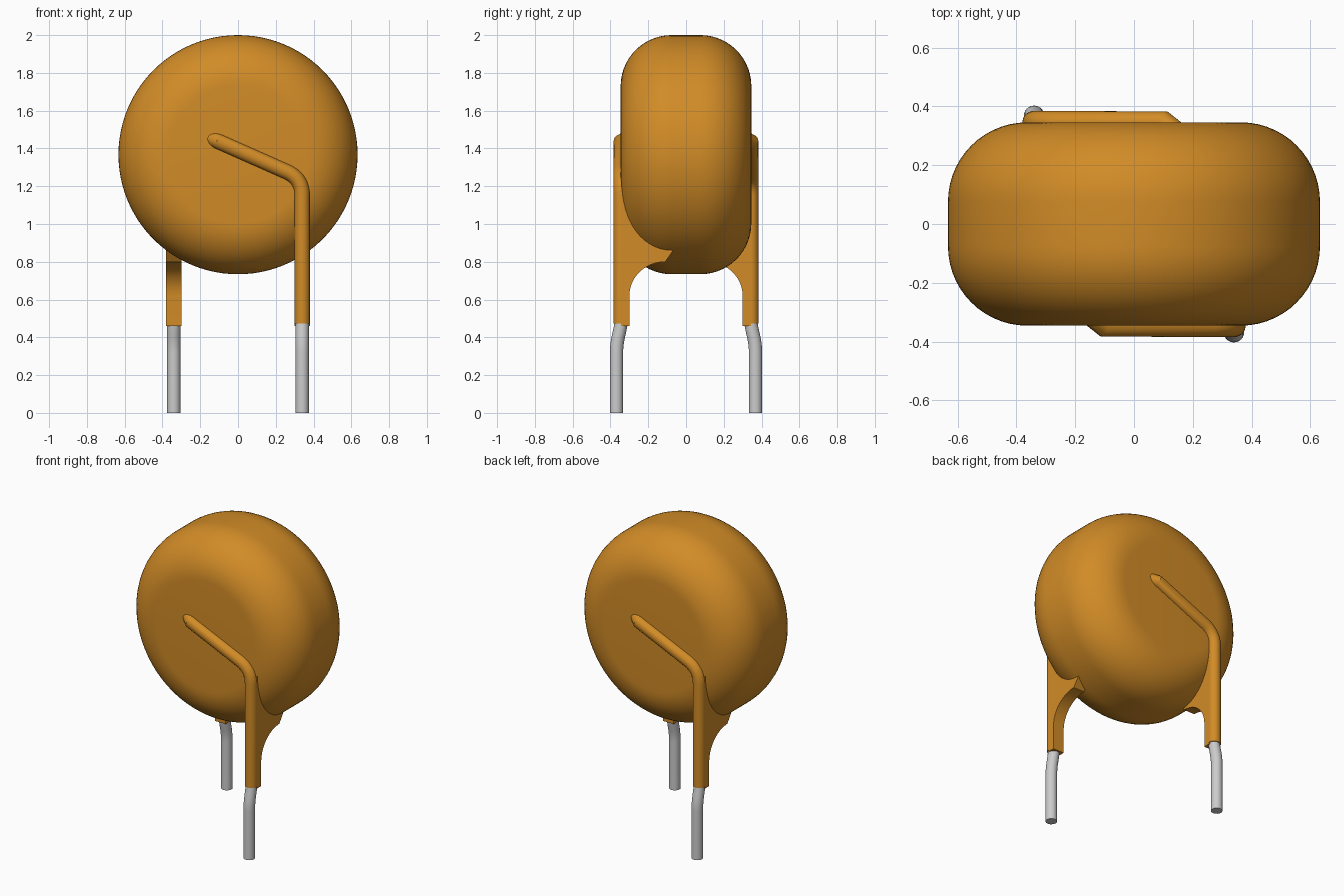
import bpy
import bmesh
from math import sin, cos, pi, radians
from mathutils import Vector, Matrix

if "Cube" in bpy.data.objects:
    bpy.data.objects.remove(bpy.data.objects["Cube"])

DISC_Z, DISC_R, HALF_Y, ROUND = 1.367, 0.633, 0.346, 0.27
LEG_X, LEG_Y, COAT_R, WIRE_R, COAT_Z = 0.34, -0.345, 0.04, 0.035, 0.46


def material(name, colour, rough):
    mat = bpy.data.materials.new(name)
    mat.use_nodes = True
    mat.diffuse_color = colour
    bsdf = mat.node_tree.nodes["Principled BSDF"]
    bsdf.inputs["Base Color"].default_value = colour
    bsdf.inputs["Roughness"].default_value = rough
    return mat


orange = material("orange coating", (0.64, 0.26, 0.02, 1), 0.5)
silver = material("silver wire", (0.6, 0.6, 0.6, 1), 0.4)


def add_mesh(name, bm, mat, angle=30):
    bmesh.ops.recalc_face_normals(bm, faces=bm.faces)
    mesh = bpy.data.meshes.new(name)
    bm.to_mesh(mesh)
    bm.free()
    mesh.materials.append(mat)
    obj = bpy.data.objects.new(name, mesh)
    bpy.context.collection.objects.link(obj)
    bpy.ops.object.select_all(action="DESELECT")
    obj.select_set(True)
    bpy.context.view_layer.objects.active = obj
    bpy.ops.object.shade_smooth_by_angle(angle=radians(angle))
    return obj


def rounded(points, radius_fraction, steps=10):
    """Replace each inner corner of a path by a smooth bend."""
    path = [Vector(points[0])]
    for a, b, c in zip(points, points[1:], points[2:]):
        a, b, c = Vector(a), Vector(b), Vector(c)
        cut = min((a - b).length, (c - b).length, radius_fraction)
        p, q = b + (a - b).normalized() * cut, b + (c - b).normalized() * cut
        for i in range(steps + 1):
            t = i / steps
            path.append(p * (1 - t) ** 2 + b * 2 * t * (1 - t) + q * t * t)
    return path + [Vector(points[-1])]


def tube(name, path, radius, mat, turn, sides=24):
    bm = bmesh.new()
    rings = []
    for i, p in enumerate(path):
        ahead = (path[min(i + 1, len(path) - 1)] - p).normalized()
        behind = (p - path[max(i - 1, 0)]).normalized()
        tangent = (ahead + behind).normalized()
        if not rings:
            side = tangent.orthogonal()
        side = (side - tangent * side.dot(tangent)).normalized()
        up = tangent.cross(side)
        rings.append([bm.verts.new(p + radius * (side * cos(a) + up * sin(a)))
                      for a in (2 * pi * k / sides for k in range(sides))])
    for r, s in zip(rings, rings[1:]):
        for k in range(sides):
            n = (k + 1) % sides
            bm.faces.new((r[k], r[n], s[n], s[k]))
    bm.faces.new(rings[0])
    bm.faces.new(rings[-1])
    bm.transform(Matrix.Rotation(turn, 4, "Z"))
    return add_mesh(name, bm, mat)


# Round coated body: a pillbox profile spun about the y axis
bm = bmesh.new()
core = DISC_R - ROUND
profile = [(0, -HALF_Y)]
for sign in (-1, 1):
    arc = [(core + ROUND * sin(a), sign * (HALF_Y - ROUND + ROUND * cos(a)))
           for a in (pi / 2 * i / 14 for i in range(15))]
    profile += arc if sign < 0 else arc[::-1]
profile.append((0, HALF_Y))
verts = [bm.verts.new((r, y, DISC_Z)) for r, y in profile]
edges = [bm.edges.new(pair) for pair in zip(verts, verts[1:])]
bmesh.ops.spin(bm, geom=verts + edges, cent=(0, 0, DISC_Z), axis=(0, 1, 0),
               angle=2 * pi, steps=96)
bmesh.ops.remove_doubles(bm, verts=bm.verts, dist=0.0001)
add_mesh("disc_body", bm, orange)

# The two legs are the same, turned half a circle about z
for label, turn in (("front", 0), ("back", pi)):
    # Coated lead: dives into the disc face, runs across it, then bends down
    arm = rounded([(-0.10, LEG_Y, 1.435), (LEG_X, LEG_Y, 1.24),
                   (LEG_X, LEG_Y, COAT_Z + 0.012)], 0.09)
    arm = [Vector((-0.155, LEG_Y + 0.045, 1.458))] + arm
    tube(label + "_coated_lead", arm, COAT_R, orange, turn)

    # Flared web of coating between the lead and the disc
    inner = -0.30
    outline = [(LEG_Y, COAT_Z), (inner, COAT_Z)]
    outline += [(-0.11 - 0.19 * cos(a), 0.62 + 0.18 * sin(a))
                for a in (pi / 2 * i / 12 for i in range(13))]
    outline += [(-0.06, 0.87), (-0.06, 1.1), (LEG_Y, 1.23)]
    bm = bmesh.new()
    face = bm.faces.new([bm.verts.new((LEG_X - COAT_R, y, z)) for y, z in outline])
    grown = bmesh.ops.extrude_face_region(bm, geom=[face])["geom"]
    bmesh.ops.translate(bm, vec=(2 * COAT_R, 0, 0),
                        verts=[v for v in grown if isinstance(v, bmesh.types.BMVert)])
    bm.transform(Matrix.Rotation(turn, 4, "Z"))
    add_mesh(label + "_coating_web", bm, orange)

    # Bare wire with a slight outward kink
    wire = rounded([(LEG_X, -0.338, 0.52), (LEG_X, -0.343, 0.47),
                    (LEG_X, -0.368, 0.36), (LEG_X, -0.368, 0)], 0.045, 6)
    tube(label + "_bare_wire", wire, WIRE_R, silver, turn)
